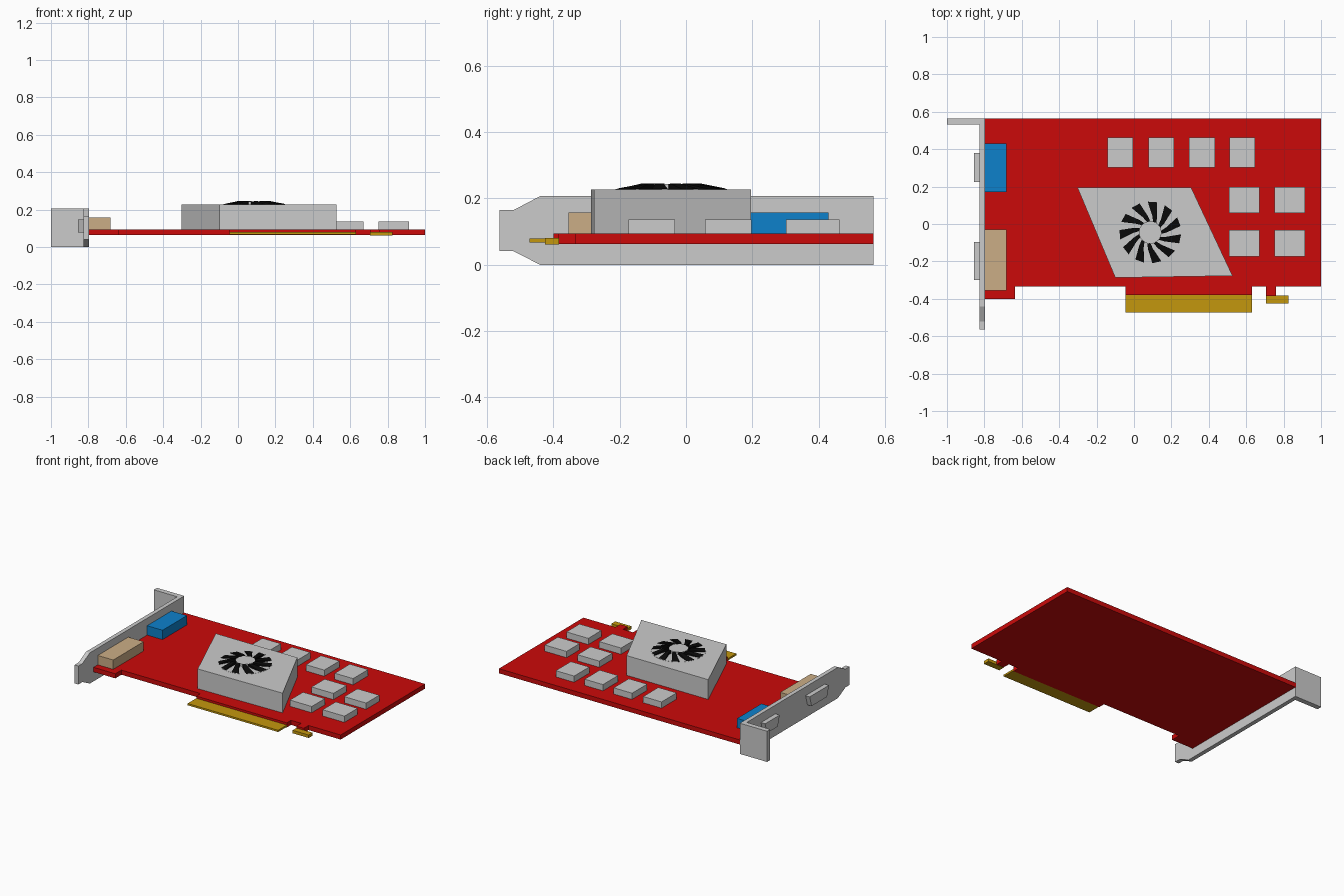
import bpy, bmesh
from math import sin, cos, tau
from mathutils import Vector

if "Cube" in bpy.data.objects:
    bpy.data.objects.remove(bpy.data.objects["Cube"])


def material(name, rgb):
    m = bpy.data.materials.new(name)
    m.diffuse_color = (*rgb, 1)
    m.use_nodes = True
    m.node_tree.nodes["Principled BSDF"].inputs["Base Color"].default_value = m.diffuse_color
    return m


RED = material("red", (0.6, 0.003, 0.003))
GOLD = material("gold", (0.55, 0.31, 0.004))
BLUE = material("blue", (0.004, 0.22, 0.6))
BEIGE = material("beige", (0.6, 0.42, 0.24))
BLACK = material("black", (0.003, 0.003, 0.003))


def finish(name, bm, mat=None):
    bmesh.ops.recalc_face_normals(bm, faces=bm.faces)
    me = bpy.data.meshes.new(name)
    bm.to_mesh(me)
    bm.free()
    ob = bpy.data.objects.new(name, me)
    bpy.context.collection.objects.link(ob)
    if mat:
        me.materials.append(mat)
    return ob


def extrude(name, points, depth, mat=None):
    """Closed prism from a planar outline and a depth vector."""
    bm = bmesh.new()
    face = bm.faces.new([bm.verts.new(p) for p in points])
    new = bmesh.ops.extrude_face_region(bm, geom=[face], use_keep_orig=True)["geom"]
    bmesh.ops.translate(bm, vec=depth, verts=[v for v in new if isinstance(v, bmesh.types.BMVert)])
    return finish(name, bm, mat)


def plate(name, outline, z0, z1, mat=None):
    return extrude(name, [(x, y, z0) for x, y in outline], Vector((0, 0, z1 - z0)), mat)


def box(name, x0, x1, y0, y1, z0, z1, mat=None):
    return plate(name, [(x0, y0), (x1, y0), (x1, y1), (x0, y1)], z0, z1, mat)


def side_plate(name, outline, x0, x1, mat=None):
    return extrude(name, [(x0, y, z) for y, z in outline], Vector((x1 - x0, 0, 0)), mat)


# Circuit board with its edge tabs
TOP = 0.094
plate("circuit_board", [
    (-0.8, 0.565), (-0.8, -0.4), (-0.635, -0.4), (-0.635, -0.335),
    (-0.045, -0.335), (-0.045, -0.38), (0.63, -0.38), (0.63, -0.335),
    (0.705, -0.335), (0.705, -0.385), (0.76, -0.385), (0.76, -0.335),
    (1, -0.335), (1, 0.565)], 0.063, TOP, RED)

# Gold edge contacts
box("edge_contacts", -0.045, 0.63, -0.472, -0.378, 0.067, 0.079, GOLD)
box("retention_hook", 0.705, 0.825, -0.425, -0.383, 0.061, 0.081, GOLD)

# Mounting bracket with tapered foot and folded flange
side_plate("bracket_plate", [
    (0.565, 0), (0.565, 0.207), (-0.44, 0.207), (-0.52, 0.165),
    (-0.563, 0.165), (-0.563, 0.041), (-0.52, 0.041), (-0.44, 0)], -0.825, -0.797)
box("bracket_flange", -1, -0.82, 0.531, 0.565, 0, 0.207)

# Video connectors: coloured bodies inside, tapered grey shells outside
for name, y0, y1, p0, p1, mat in (("blue_connector", 0.17, 0.43, 0.225, 0.38, BLUE),
                                  ("beige_connector", -0.355, -0.03, -0.3, -0.095, BEIGE)):
    box(name, -0.797, -0.682, y0, y1, TOP - 0.002, 0.157, mat)
    side_plate(name + "_shell", [(p0, 0.148), (p1, 0.148), (p1 - 0.02, 0.078), (p0 + 0.02, 0.078)],
               -0.856, -0.82)

# Memory chips: a row along the back and a block at the right
chips = [(x, 0.302, 0.137, 0.161) for x in (-0.142, 0.078, 0.295, 0.51)]
chips += [(x, y, 0.163, 0.14) for x in (0.508, 0.752) for y in (0.058, -0.173)]
for i, (x, y, w, d) in enumerate(chips):
    box(f"memory_chip_{i + 1}", x, x + w, y, y + d, TOP - 0.002, 0.136)

# Slanted cooler housing
HOOD = 0.227
plate("cooler_housing", [(-0.303, 0.196), (0.305, 0.196), (0.527, -0.277), (-0.1, -0.287)],
      TOP - 0.002, HOOD)


# Fan: round base, hub and swept, tilted blades
CX, CY = 0.087, -0.045


def ring(radius, n=32):
    return [(CX + radius * cos(i * tau / n), CY + radius * sin(i * tau / n)) for i in range(n)]


plate("fan_base", ring(0.168), HOOD - 0.01, HOOD + 0.001)
plate("fan_hub", ring(0.06, 24), HOOD - 0.005, 0.244)

BLADES = 11
bm = bmesh.new()
for b in range(BLADES):
    rows = []
    for r, sweep, z in ((0.058, 0.0, 0.245), (0.09, 0.16, 0.245), (0.165, 0.36, 0.23)):
        a = b * tau / BLADES + sweep
        half = 0.15
        corners = ((a - half, HOOD), (a + half, HOOD), (a + half, z), (a - half, z - 0.002))
        rows.append([bm.verts.new((CX + r * cos(t), CY + r * sin(t), h)) for t, h in corners])
    for lo, hi in zip(rows, rows[1:]):
        for k in range(4):
            bm.faces.new((lo[k], lo[(k + 1) % 4], hi[(k + 1) % 4], hi[k]))
    bm.faces.new(rows[0])
    bm.faces.new(rows[-1])
finish("fan_blades", bm, BLACK)
